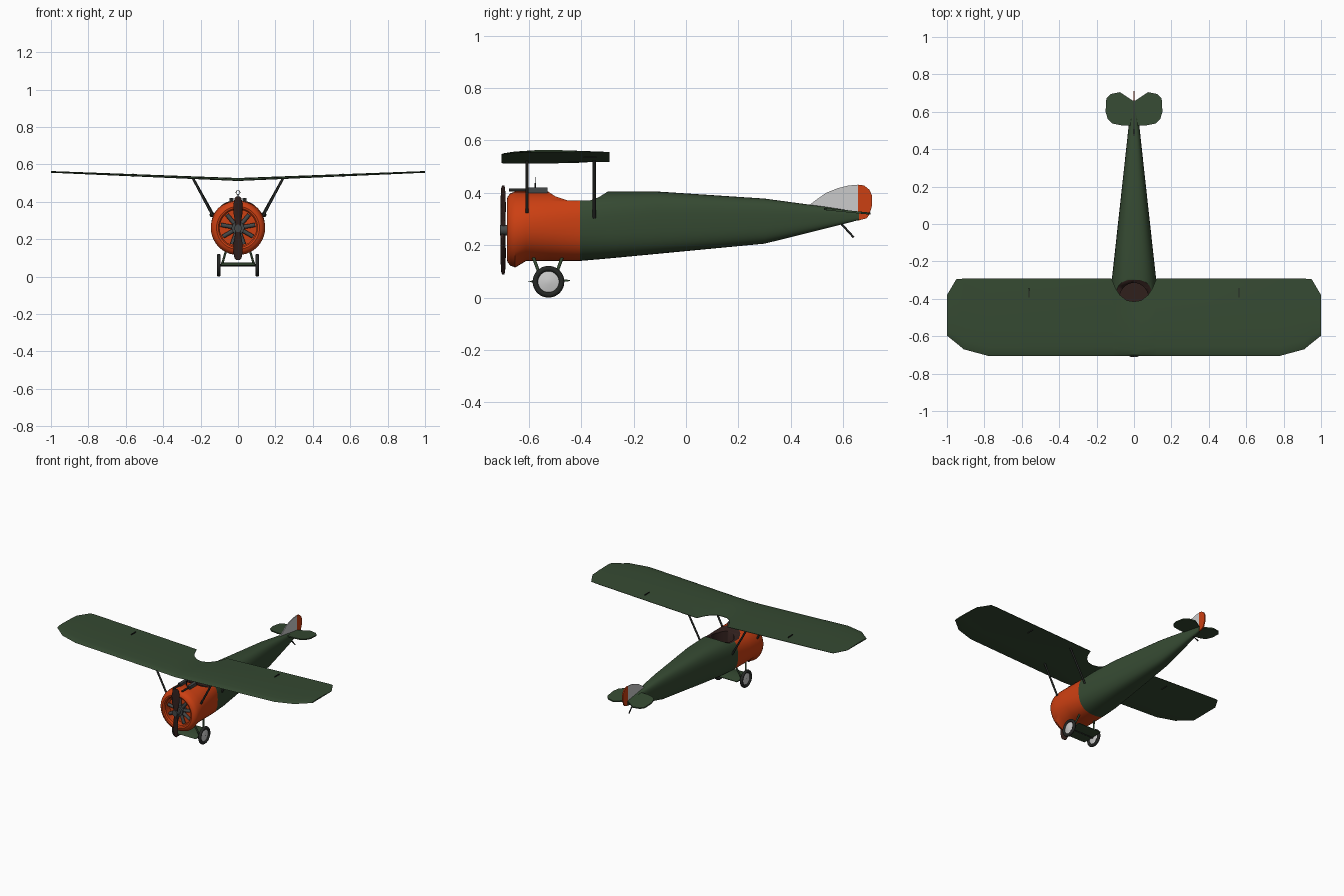
import bpy, bmesh, math
from mathutils import Vector, Matrix

if "Cube" in bpy.data.objects:
    bpy.data.objects.remove(bpy.data.objects["Cube"])


def material(name, rgb):
    m = bpy.data.materials.new(name)
    m.diffuse_color = (*rgb, 1)
    m.use_nodes = True
    m.node_tree.nodes["Principled BSDF"].inputs["Base Color"].default_value = m.diffuse_color
    return m


GREEN = material("green", (0.036, 0.068, 0.032))
ORANGE = material("orange", (0.60, 0.05, 0.006))
BROWN = material("brown", (0.03, 0.014, 0.012))
DARK = material("dark", (0.018, 0.02, 0.018))
METAL = material("metal", (0.06, 0.065, 0.065))


def finish(name, bm, mats=(), angle=35):
    bmesh.ops.recalc_face_normals(bm, faces=bm.faces)
    me = bpy.data.meshes.new(name)
    bm.to_mesh(me)
    bm.free()
    for m in mats:
        me.materials.append(m)
    ob = bpy.data.objects.new(name, me)
    bpy.context.collection.objects.link(ob)
    bpy.ops.object.select_all(action='DESELECT')
    ob.select_set(True)
    bpy.context.view_layer.objects.active = ob
    bpy.ops.object.shade_smooth_by_angle(angle=math.radians(angle))
    return ob


def loft(rings):
    bm = bmesh.new()
    rows = [[bm.verts.new(p) for p in r] for r in rings]
    n = len(rows[0])
    for a, b in zip(rows, rows[1:]):
        for i in range(n):
            j = (i + 1) % n
            bm.faces.new((a[i], a[j], b[j], b[i]))
    bm.faces.new(rows[0])
    bm.faces.new(rows[-1])
    return bm


def plate(name, outline, offset, mats):
    """Solid from an outline, extruded from -offset to +offset."""
    o = Vector(offset)
    return finish(name, loft([[Vector(p) - o for p in outline],
                              [Vector(p) + o for p in outline]]), mats)


def rod(name, a, b, r, mats=(), seg=12, r2=None):
    a, b = Vector(a), Vector(b)
    d = b - a
    bm = bmesh.new()
    bmesh.ops.create_cone(bm, cap_ends=True, segments=seg, radius1=r,
                          radius2=r if r2 is None else r2, depth=d.length,
                          matrix=Matrix.Translation((a + b) / 2)
                          @ d.to_track_quat('Z', 'Y').to_matrix().to_4x4())
    return finish(name, bm, mats)


def box(name, c, s, mats):
    bm = bmesh.new()
    bmesh.ops.create_cube(bm, size=1, matrix=Matrix.Translation(c) @ Matrix.Diagonal((*s, 1)))
    return finish(name, bm, mats)


def section(y, w, zb, zt, e):
    ring = []
    for k in range(40):
        t = math.tau * k / 40
        c, s = math.cos(t), math.sin(t)
        ring.append((w * math.copysign(abs(c) ** (2 / e), c), y,
                     (zb + zt) / 2 + (zt - zb) / 2 * math.copysign(abs(s) ** (2 / e), s)))
    return ring


# Fuselage with round cowling: circular lip stations, then boxier body
lip = [(-0.625, 0.098), (-0.672, 0.098), (-0.681, 0.105), (-0.684, 0.115),
       (-0.680, 0.127), (-0.670, 0.138), (-0.652, 0.145)]
stations = [(y, r, 0.26 - r, 0.26 + r, 2) for y, r in lip]
stations += [(-0.61, 0.144, 0.14, 0.405, 2.1), (-0.52, 0.138, 0.14, 0.405, 2.2),
             (-0.405, 0.125, 0.14, 0.405, 2.5), (-0.29, 0.118, 0.15, 0.405, 2.8),
             (-0.11, 0.098, 0.167, 0.405, 3), (0.3, 0.053, 0.206, 0.378, 3),
             (0.53, 0.028, 0.263, 0.347, 3), (0.66, 0.009, 0.296, 0.327, 3)]
bm = loft([section(*s) for s in stations])
for f in bm.faces:
    f.material_index = 1 if f.calc_center_median().y < -0.405 else 0
SLOTS = (GREEN, ORANGE, BROWN)
fuselage = finish("fuselage", bm, SLOTS)

# Cockpit opening: dipped sill, then an oval well
sill = [(-0.53, 0.407), (-0.5, 0.387), (-0.45, 0.37), (-0.37, 0.37),
        (-0.335, 0.382), (-0.295, 0.407), (-0.295, 0.5), (-0.53, 0.5)]
cutters = [plate("sill_cutter", [(0, y, z) for y, z in sill], (0.2, 0, 0), SLOTS)]
oval = [(0.078 * math.cos(t), -0.40 + 0.085 * math.sin(t), 0.37)
        for t in [math.tau * k / 32 for k in range(32)]]
cutters.append(plate("well_cutter", oval, (0, 0, 0.13), SLOTS))
for c in cutters:
    for p in c.data.polygons:
        p.material_index = 2
    bpy.context.view_layer.objects.active = fuselage
    mod = fuselage.modifiers.new("cut", 'BOOLEAN')
    mod.object = c
    mod.solver = 'EXACT'
    # keep smoothing after the cut by applying on top of the existing mesh
    bpy.ops.object.modifier_apply(modifier=mod.name)
    bpy.data.objects.remove(c)

# Wing: ribs (x, leading y, trailing y), slight dihedral, rear cut-out
ribs = [(0, -0.705, -0.415), (0.04, -0.705, -0.408), (0.075, -0.705, -0.38),
        (0.098, -0.705, -0.345), (0.12, -0.705, -0.292), (0.78, -0.705, -0.292),
        (0.91, -0.67, -0.292), (0.95, -0.637, -0.295), (1.0, -0.597, -0.38)]
foil = [(0, 0.2), (0.03, 0.6), (0.12, 0.9), (0.35, 1), (0.7, 0.75), (1, 0.35),
        (1, 0.15), (0.6, 0.1), (0.25, 0.05), (0.04, 0)]


def rib(x, le, te):
    th = 0.016 - 0.007 * abs(x)
    return [(x, le + (te - le) * u, 0.511 + 0.044 * abs(x) + th * v) for u, v in foil]


full = [(-x, a, b) for x, a, b in ribs[:0:-1]] + ribs
finish("wing", loft([rib(*r) for r in full]), (GREEN,), 25)

# Tailplane, fin and rudder
half = [(0.075, 0.705), (0.125, 0.695), (0.148, 0.67), (0.152, 0.60),
        (0.14, 0.56), (0.115, 0.537), (0.065, 0.527)]
outline = [(0, 0.655)] + half + [(-x, y) for x, y in half[::-1]]
plate("tailplane", [(x, y, 0.338 - 0.1 * (y - 0.53)) for x, y in outline], (0, 0, 0.004), (GREEN,))
fin = [(0.46, 0.345), (0.495, 0.372), (0.535, 0.4), (0.58, 0.418), (0.62, 0.428),
       (0.657, 0.431), (0.657, 0.31)]
plate("fin", [(0, y, z) for y, z in fin], (0.003, 0, 0), ())
rudder = [(0.657, 0.294), (0.657, 0.431), (0.68, 0.428), (0.7, 0.412), (0.71, 0.39),
          (0.71, 0.35), (0.699, 0.315), (0.69, 0.303)]
plate("rudder", [(0, y, z) for y, z in rudder], (0.004, 0, 0), (ORANGE,))
rod("tail_skid", (0, 0.59, 0.285), (0, 0.64, 0.23), 0.004, (DARK,))

# Radial engine inside the cowling
rod("crankcase", (0, -0.62, 0.26), (0, -0.672, 0.26), 0.034, (METAL,), 24)
for k in range(9):
    t = math.tau * k / 9 + math.pi / 2
    d = Vector((math.cos(t), 0, math.sin(t)))
    c = Vector((0, -0.65, 0.26))
    rod("engine_cylinder", c + d * 0.025, c + d * 0.093, 0.011, (METAL,))

# Propeller: twisted blade sections along z
blade = []
for h, w, th in [(-0.17, 0.02, 0.004), (-0.16, 0.04, 0.006), (-0.12, 0.054, 0.008),
                 (-0.07, 0.048, 0.012), (-0.025, 0.03, 0.018), (0.025, 0.03, 0.018),
                 (0.07, 0.048, 0.012), (0.12, 0.054, 0.008), (0.16, 0.04, 0.006),
                 (0.17, 0.02, 0.004)]:
    a = math.copysign(0.35, h)
    ring = []
    for k in range(12):
        t = math.tau * k / 12
        u, v = w / 2 * math.cos(t), th / 2 * math.sin(t)
        ring.append((u * math.cos(a) - v * math.sin(a),
                     -0.698 + u * math.sin(a) + v * math.cos(a), 0.258 + h))
    blade.append(ring)
finish("propeller", loft(blade), (BROWN,), 50)
rod("propeller_hub", (0, -0.66, 0.258), (0, -0.71, 0.258), 0.02, (METAL,), 20)

# Ring sight between the guns
rod("sight_post", (0, -0.576, 0.40), (0, -0.576, 0.438), 0.0025, (DARK,), 8)
bpy.ops.mesh.primitive_torus_add(major_radius=0.011, minor_radius=0.0015, major_segments=20,
                                 minor_segments=6, location=(0, -0.576, 0.449),
                                 rotation=(math.pi / 2, 0, 0))
bpy.context.object.name = "sight_ring"
bpy.context.object.data.materials.append(DARK)

# Mirrored parts: struts, guns, horns, undercarriage
for s in (-1, 1):
    rod("front_wing_strut", (s * 0.135, -0.607, 0.325), (s * 0.24, -0.607, 0.524), 0.0065, (DARK,))
    rod("rear_wing_strut", (s * 0.118, -0.35, 0.305), (s * 0.24, -0.35, 0.524), 0.0065, (DARK,))
    rod("gun_barrel", (s * 0.035, -0.676, 0.411), (s * 0.035, -0.59, 0.411), 0.006, (DARK,))
    box("gun_body", (s * 0.035, -0.567, 0.404), (0.022, 0.075, 0.034), (METAL,))
    box("aileron_horn", (s * 0.562, -0.367, 0.541), (0.004, 0.05, 0.018), (DARK,))
    rod("front_gear_leg", (s * 0.085, -0.55, 0.065), (s * 0.058, -0.585, 0.16), 0.006, (GREEN,))
    rod("rear_gear_leg", (s * 0.085, -0.505, 0.065), (s * 0.058, -0.47, 0.16), 0.006, (GREEN,))
    bpy.ops.mesh.primitive_torus_add(major_radius=0.05, minor_radius=0.0105, major_segments=40,
                                     minor_segments=12, location=(s * 0.103, -0.525, 0.0605),
                                     rotation=(0, math.pi / 2, 0))
    tyre = bpy.context.object
    tyre.name = "tyre"
    tyre.data.materials.append(DARK)
    bpy.ops.object.shade_smooth()
    for d in (-1, 1):
        rod("wheel_disc", (s * 0.103, -0.525, 0.0605), (s * 0.103 + d * 0.009, -0.525, 0.0605),
            0.046, (), 40, 0.012)

# Axle with streamlined fairing
rod("axle", (-0.112, -0.525, 0.0605), (0.112, -0.525, 0.0605), 0.006, (DARK,))
fair = [(-0.605, 0.06), (-0.57, 0.07), (-0.53, 0.075), (-0.48, 0.071), (-0.442, 0.067),
        (-0.442, 0.063), (-0.48, 0.06), (-0.57, 0.057)]
plate("axle_fairing", [(0, y, z) for y, z in fair], (0.09, 0, 0), (GREEN,))
